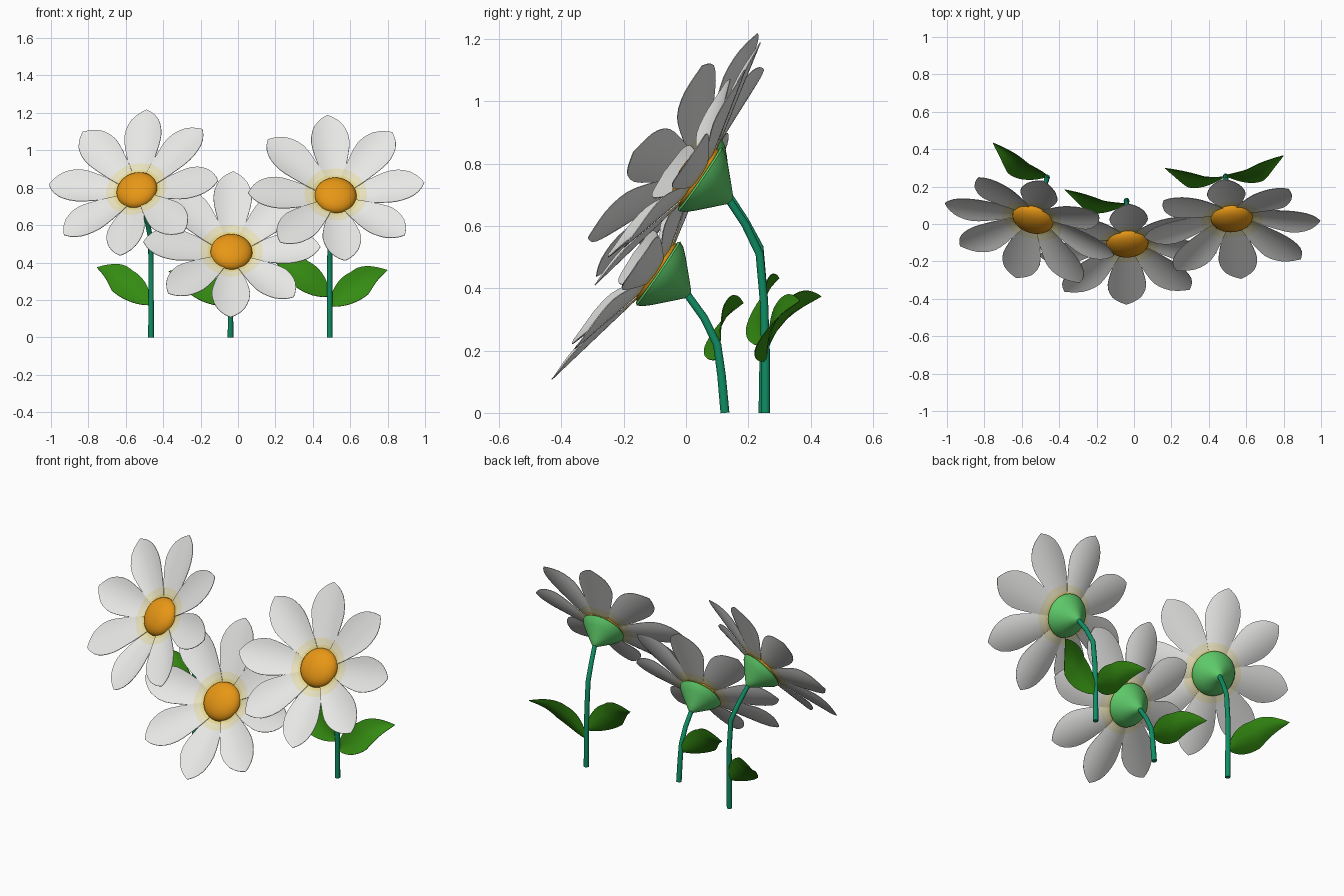
import bpy, bmesh, math
from mathutils import Vector, Matrix

if "Cube" in bpy.data.objects:
    bpy.data.objects.remove(bpy.data.objects["Cube"])


def material(name, rgb):
    m = bpy.data.materials.new(name)
    m.diffuse_color = (*rgb, 1)
    m.use_nodes = True
    m.node_tree.nodes["Principled BSDF"].inputs["Base Color"].default_value = m.diffuse_color
    return m


WHITE = material("petal white", (0.86, 0.86, 0.85))
CREAM = material("petal cream", (0.85, 0.80, 0.55))
YELLOW = material("petal pale yellow", (0.82, 0.70, 0.28))
ORANGE = material("disc orange", (0.83, 0.32, 0.008))
LEAF = material("leaf green", (0.035, 0.26, 0.006))
STEM = material("stem green", (0.005, 0.27, 0.13))
CALYX = material("calyx light green", (0.11, 0.58, 0.14))


def finish(bm, name, mats, matrix=Matrix(), angle=50):
    bmesh.ops.recalc_face_normals(bm, faces=bm.faces)
    for f in bm.faces:
        f.smooth = True
    me = bpy.data.meshes.new(name)
    bm.to_mesh(me)
    bm.free()
    me.set_sharp_from_angle(angle=math.radians(angle))
    for m in mats:
        me.materials.append(m)
    ob = bpy.data.objects.new(name, me)
    ob.matrix_world = matrix
    bpy.context.collection.objects.link(ob)
    return ob


def sheet(bm, rows, slots=None):
    """Grid of quads through rows of points."""
    vs = [[bm.verts.new(p) for p in row] for row in rows]
    for i in range(len(vs) - 1):
        for j in range(len(vs[0]) - 1):
            f = bm.faces.new((vs[i][j], vs[i + 1][j], vs[i + 1][j + 1], vs[i][j + 1]))
            f.material_index = slots[i] if slots else 0


def thicken(bm, t):
    bmesh.ops.remove_doubles(bm, verts=bm.verts, dist=1e-5)
    bmesh.ops.recalc_face_normals(bm, faces=bm.faces)
    bmesh.ops.solidify(bm, geom=bm.faces[:], thickness=t)


# radius along the petal, half width
PETAL = [(.04, .03), (.08, .04), (.105, .048), (.13, .056), (.168, .069), (.21, .081),
         (.25, .092), (.29, .101), (.325, .105), (.36, .101), (.39, .091), (.415, .078),
         (.44, .055), (.457, .032), (.467, .014), (.474, 0)]


def petals(name, matrix):
    bm = bmesh.new()
    slots = [2 if r < .12 else 1 if r < .16 else 0 for r, _ in PETAL]
    for k in range(8):
        a0 = k * math.pi / 4
        lift = .005 * (k % 2)
        rows = []
        for r, w in PETAL:
            row = []
            for j in range(9):
                v = j / 4 - 1
                a = a0 + v * w / r
                h = -.014 + (r - .06) * .212 + lift + 1.6 * (v * w) ** 2
                row.append((r * math.cos(a), r * math.sin(a), h))
            rows.append(row)
        sheet(bm, rows, slots)
    thicken(bm, .003)
    finish(bm, name, [WHITE, CREAM, YELLOW], matrix)


def disc(name, matrix):
    bm = bmesh.new()
    bmesh.ops.create_uvsphere(bm, u_segments=32, v_segments=16, radius=1)
    bmesh.ops.scale(bm, vec=(.112, .112, .058), verts=bm.verts)
    finish(bm, name, [ORANGE], matrix)


def calyx(name, matrix):
    prof = [(0, -.138), (.014, -.132), (.034, -.113), (.063, -.085), (.093, -.056),
            (.115, -.032), (.124, -.014), (.118, -.008), (0, -.008)]
    n = 32
    rows = [[(r * math.cos(a), r * math.sin(a), z)
             for a in (2 * math.pi * j / n for j in range(n + 1))] for r, z in prof]
    bm = bmesh.new()
    sheet(bm, rows)
    bmesh.ops.remove_doubles(bm, verts=bm.verts, dist=1e-5)
    finish(bm, name, [CALYX], matrix)


def stem(name, pts):
    cu = bpy.data.curves.new(name, 'CURVE')
    cu.dimensions = '3D'
    cu.bevel_depth = .015
    cu.bevel_resolution = 3
    cu.use_fill_caps = True
    sp = cu.splines.new('POLY')
    sp.points.add(len(pts) - 1)
    for i, p in enumerate(pts):
        sp.points[i].co = (*p, 1)
        sp.points[i].radius = 1 - .15 * i / (len(pts) - 1)
    cu.materials.append(STEM)
    ob = bpy.data.objects.new(name, cu)
    bpy.context.collection.objects.link(ob)


def leaf(name, base, tip, bow=.035, half=.082):
    base, tip = Vector(base), Vector(tip)
    axis = (tip - base).normalized()
    side = Vector((0, -.9, .42)).cross(axis).normalized()
    if side.z < 0:
        side = -side
    face = axis.cross(side)
    if face.y > 0:
        face = -face
    rows, n = [], 16
    for i in range(n + 1):
        t = i / n
        mid = base.lerp(tip, t) + face * bow * math.sin(math.pi * t)
        mid += side * .018 * math.sin(2 * math.pi * t) * -1 * (t > .5) * -1 * -1
        w = half * math.sin(math.pi * t ** .8) ** .9 if 0 < i < n else .004 * (i == 0)
        rows.append([mid + side * w * v + face * .25 * w * abs(v) ** 1.5
                     for v in (-1, -.66, -.33, 0, .33, .66, 1)])
    bm = bmesh.new()
    sheet(bm, rows)
    thicken(bm, .003)
    finish(bm, name, [LEAF])


# name, head centre, yaw, roll, lower stem points, leaves (base, tip)
FLOWERS = [
    ("left", (-.54, .03, .785), -18, 1.5,
     [(-.465, .247, 0), (-.465, .25, .2), (-.465, .25, .36), (-.467, .236, .53), (-.485, .19, .615)],
     [((-.468, .25, .175), (-.755, .433, .375))]),
    ("middle", (-.035, -.10, .455), 2, -2,
     [(-.04, .125, 0), (-.04, .114, .12), (-.039, .1, .22), (-.037, .058, .305)],
     [((-.043, .108, .175), (-.37, .185, .352))]),
    ("right", (.522, .035, .757), 3, 4,
     [(.49, .255, 0), (.49, .255, .2), (.49, .25, .36), (.492, .236, .51), (.502, .19, .605)],
     [((.493, .255, .17), (.80, .365, .36)), ((.487, .255, .22), (.165, .30, .432))]),
]

for name, centre, yaw, roll, path, leaves in FLOWERS:
    y, p = math.radians(yaw), math.radians(34.5)
    n = Vector((math.cos(p) * math.sin(y), -math.cos(p) * math.cos(y), math.sin(p)))
    right = Vector((math.cos(y), math.sin(y), 0))
    rot = Matrix((right, n.cross(right), n)).transposed().to_4x4()
    head = Matrix.Translation(centre) @ rot @ Matrix.Rotation(math.radians(roll), 4, 'Z')
    petals(name + "_petals", head)
    disc(name + "_disc", head)
    calyx(name + "_calyx", head)
    stem(name + "_stem", path + [tuple(Vector(centre) - n * .12)])
    for i, (b, t) in enumerate(leaves):
        leaf(f"{name}_leaf_{i + 1}", b, t)
